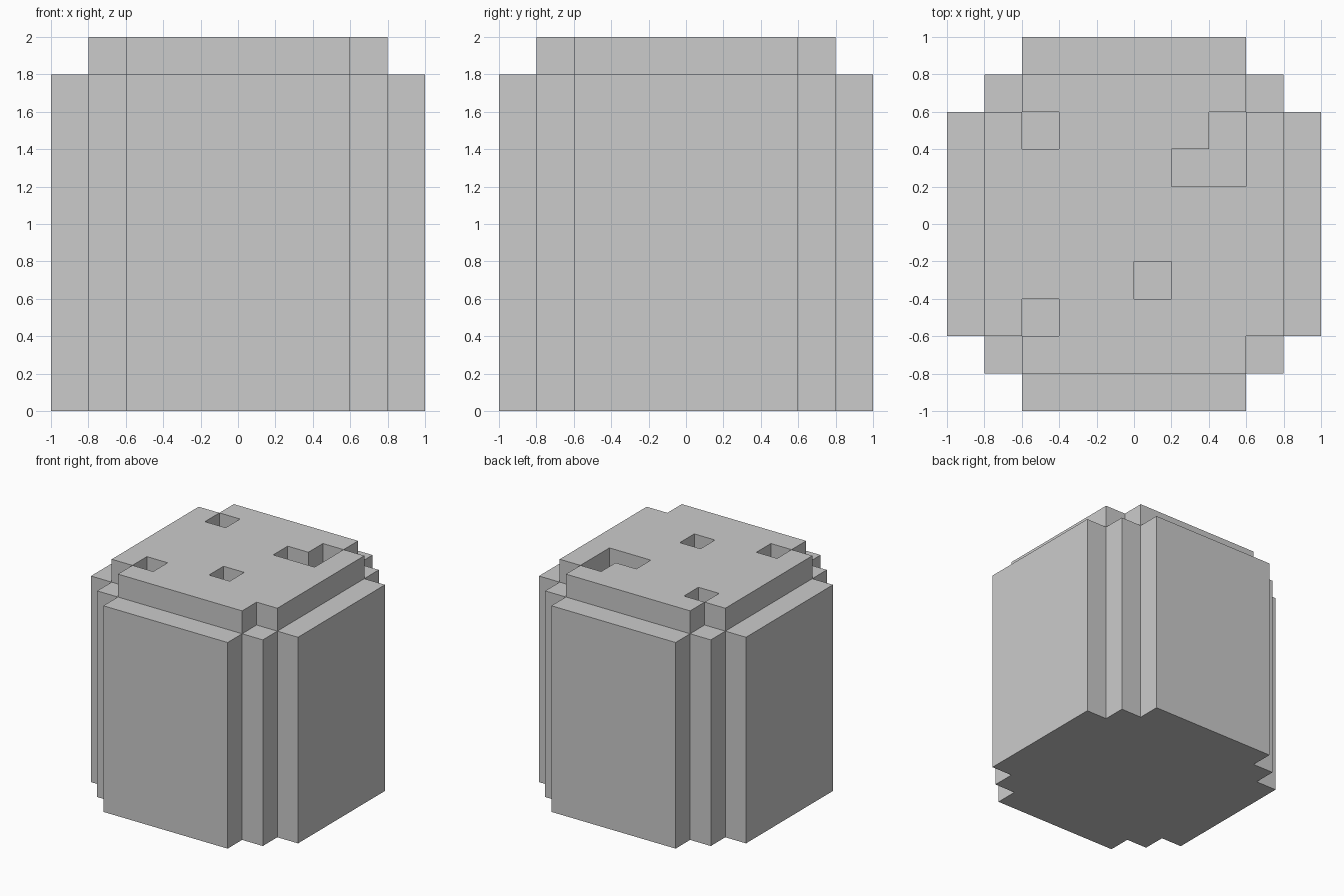
import bpy, bmesh

if "Cube" in bpy.data.objects:
    bpy.data.objects.remove(bpy.data.objects["Cube"])

CELL = 0.2          # size of one block
BODY, LID = 1.8, 2.0  # height of the body and of the raised top
# Blocks missing from the raised top, as cell indices from the centre
PITS = {(-3, 2), (2, 2), (1, 1), (2, 1), (0, -2), (-3, -3)}


def height(i, j):
    """Height of the stepped round block column at cell (i, j)."""
    a, b = abs(i + 0.5), abs(j + 0.5)
    if max(a, b) > 5 or a + b > 7:
        return 0
    if max(a, b) < 4 and a + b <= 6 and (i, j) not in PITS:
        return LID
    return BODY


bm = bmesh.new()


def quad(*points):
    bm.faces.new([bm.verts.new(p) for p in points])


for i in range(-5, 5):
    for j in range(-5, 5):
        h = height(i, j)
        if not h:
            continue
        x0, x1, y0, y1 = (n * CELL for n in (i, i + 1, j, j + 1))
        # Top and bottom of the column
        quad((x0, y0, h), (x1, y0, h), (x1, y1, h), (x0, y1, h))
        quad((x0, y1, 0), (x1, y1, 0), (x1, y0, 0), (x0, y0, 0))
        # Walls wherever the neighbouring column is lower
        for di, dj, p, q in ((0, -1, (x0, y0), (x1, y0)),
                             (1, 0, (x1, y0), (x1, y1)),
                             (0, 1, (x1, y1), (x0, y1)),
                             (-1, 0, (x0, y1), (x0, y0))):
            low = height(i + di, j + dj)
            if low < h:
                quad((*p, low), (*q, low), (*q, h), (*p, h))

# Weld, then merge flat areas (the pitted top keeps its grid)
bmesh.ops.remove_doubles(bm, verts=bm.verts[:], dist=0.001)
edges = [e for e in bm.edges if min(v.co.z for v in e.verts) < LID - 0.01]
bmesh.ops.dissolve_limit(bm, angle_limit=0.02, verts=bm.verts[:], edges=edges)

mesh = bpy.data.meshes.new("stepped_block_column")
bm.to_mesh(mesh)
bm.free()
column = bpy.data.objects.new("stepped_block_column", mesh)
bpy.context.collection.objects.link(column)
